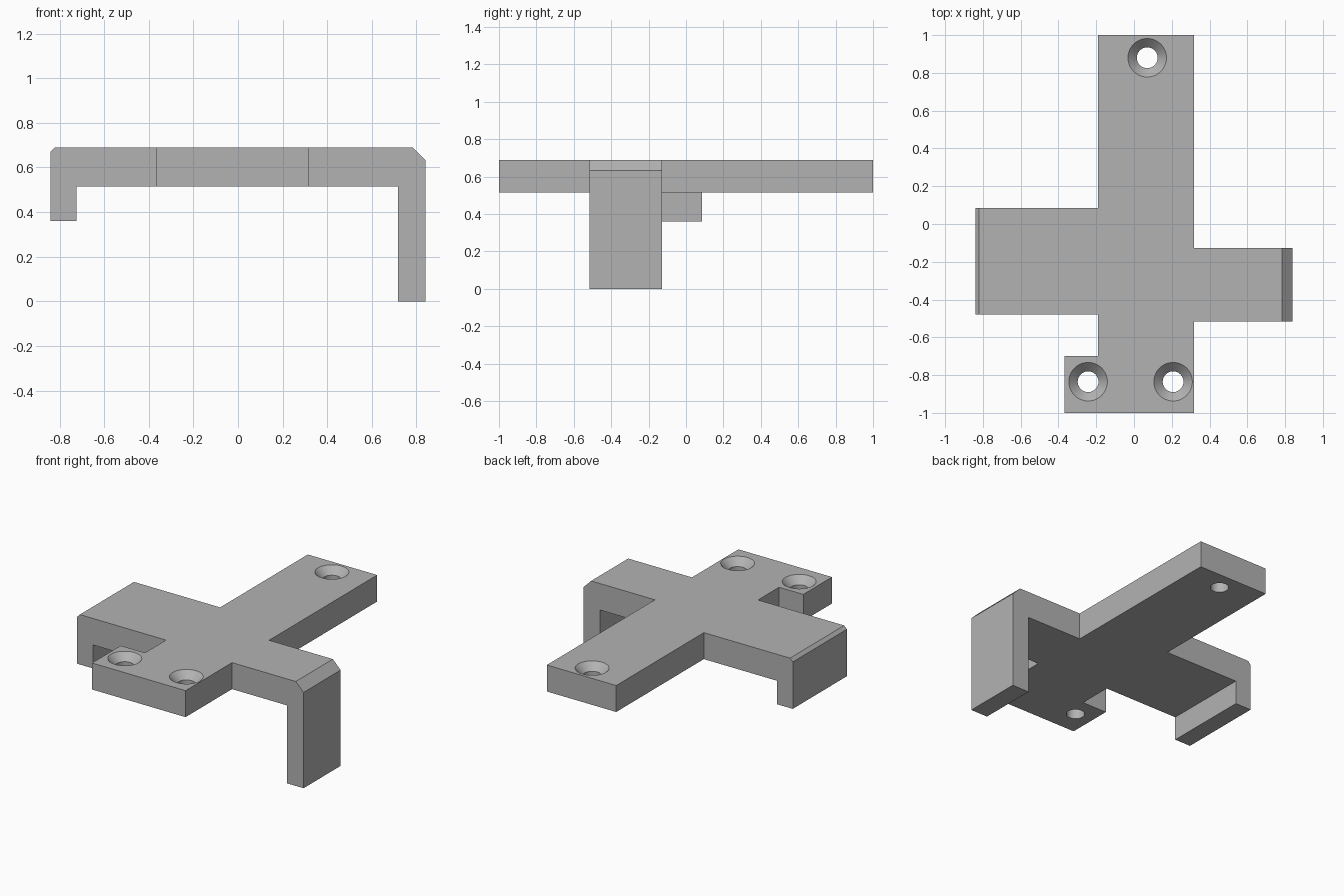
import bpy, bmesh, math
from mathutils import Matrix, Vector

if "Cube" in bpy.data.objects:
    bpy.data.objects.remove(bpy.data.objects["Cube"], do_unlink=True)

TOP, UNDER = 0.69, 0.515

grey = bpy.data.materials.new("plain grey")
grey.use_nodes = True
colour = (0.45, 0.45, 0.45, 1)
grey.diffuse_color = colour
grey.node_tree.nodes["Principled BSDF"].inputs["Base Color"].default_value = colour


def add_object(name, bm):
    bmesh.ops.recalc_face_normals(bm, faces=bm.faces)
    mesh = bpy.data.meshes.new(name)
    bm.to_mesh(mesh)
    bm.free()
    mesh.materials.append(grey)
    obj = bpy.data.objects.new(name, mesh)
    bpy.context.collection.objects.link(obj)
    return obj


def prism(name, points, extrusion):
    """Extrude a closed 3D outline along a vector."""
    bm = bmesh.new()
    face = bm.faces.new([bm.verts.new(p) for p in points])
    out = bmesh.ops.extrude_face_region(bm, geom=[face], use_keep_orig=True)
    moved = [v for v in out["geom"] if isinstance(v, bmesh.types.BMVert)]
    bmesh.ops.translate(bm, verts=moved, vec=extrusion)
    return add_object(name, bm)


def hook_arm(name, side, inner, leg, outer, foot, bevel, y0, y1):
    """Arm with a downturned leg and a chamfered outer top edge."""
    profile = [(inner, TOP), (outer - bevel, TOP), (outer, TOP - bevel),
               (outer, foot), (leg, foot), (leg, UNDER), (inner, UNDER)]
    return prism(name, [(side * x, y0, z) for x, z in profile], (0, y1 - y0, 0))


def screw_cutter(name, x, y):
    """Straight hole with a conical countersink at the top."""
    bm = bmesh.new()
    profile = [(0, UNDER - 0.1), (0.055, UNDER - 0.1), (0.055, TOP - 0.047),
               (0.102, TOP), (0.102, TOP + 0.1), (0, TOP + 0.1)]
    verts = [bm.verts.new((r, 0, z)) for r, z in profile]
    edges = [bm.edges.new(pair) for pair in zip(verts, verts[1:])]
    bmesh.ops.spin(bm, geom=verts + edges, cent=(0, 0, 0), axis=(0, 0, 1),
                   angle=math.tau, steps=48)
    bmesh.ops.remove_doubles(bm, verts=bm.verts, dist=0.0005)
    bmesh.ops.transform(bm, matrix=Matrix.Translation(Vector((x, y, 0))), verts=bm.verts)
    return add_object(name, bm)


def combine(target, tool, operation):
    mod = target.modifiers.new(tool.name, "BOOLEAN")
    mod.operation = operation
    mod.solver = "EXACT"
    mod.object = tool
    bpy.context.view_layer.objects.active = target
    bpy.ops.object.modifier_apply(modifier=mod.name)
    bpy.data.objects.remove(tool, do_unlink=True)


# Long plate with the side tab at its front
outline = [(-0.367, -1), (0.317, -1), (0.317, 1), (-0.19, 1), (-0.19, -0.7), (-0.367, -0.7)]
bracket = prism("bracket", [(x, y, UNDER) for x, y in outline], (0, 0, TOP - UNDER))

# Two hooked arms of different width and leg length
arms = [hook_arm("long_leg_arm", 1, 0.2, 0.717, 0.84, 0, 0.057, -0.515, -0.128),
        hook_arm("short_leg_arm", -1, 0.1, 0.725, 0.84, 0.36, 0.02, -0.48, 0.085)]
for arm in arms:
    combine(bracket, arm, "UNION")

# Countersunk screw holes
for i, (x, y) in enumerate([(0.07, 0.88), (-0.243, -0.835), (0.207, -0.835)]):
    combine(bracket, screw_cutter(f"screw_hole_{i}", x, y), "DIFFERENCE")

# Smooth hole walls, crisp flat faces
bpy.ops.object.select_all(action="DESELECT")
bracket.select_set(True)
bpy.context.view_layer.objects.active = bracket
bpy.ops.object.shade_smooth_by_angle(angle=math.radians(30))
